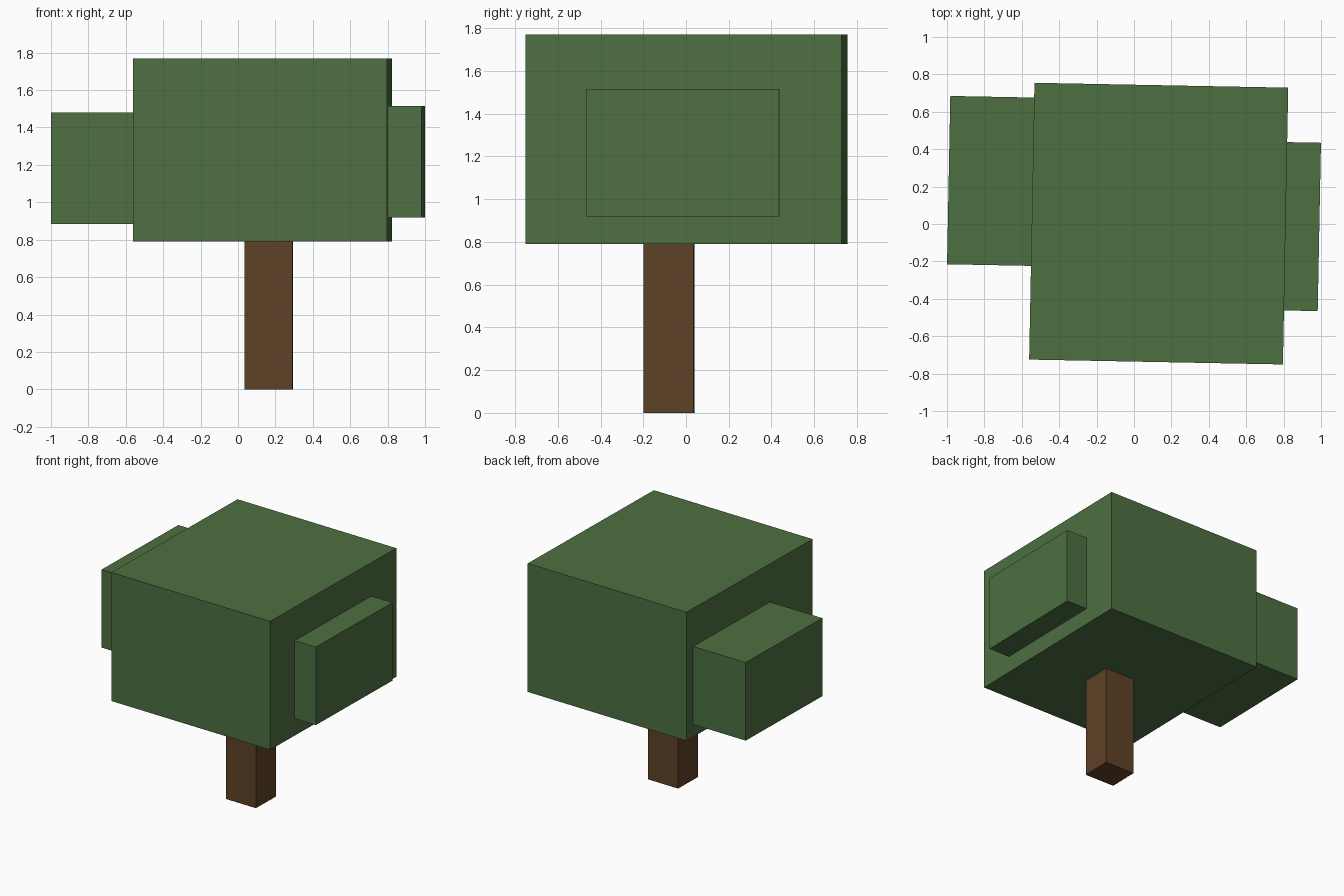
import bpy
from math import radians

if "Cube" in bpy.data.objects:
    bpy.data.objects.remove(bpy.data.objects["Cube"])

TURN = radians(-1.1)  # whole tree is turned slightly about z


def material(name, color):
    mat = bpy.data.materials.new(name)
    mat.diffuse_color = (*color, 1)
    mat.use_nodes = True
    mat.node_tree.nodes["Principled BSDF"].inputs["Base Color"].default_value = mat.diffuse_color
    return mat


def box(name, center, size, z0, z1, mat):
    """Box with plan centre and plan size, spanning z0 to z1."""
    bpy.ops.mesh.primitive_cube_add(
        size=1, location=(*center, (z0 + z1) / 2), rotation=(0, 0, TURN))
    obj = bpy.context.object
    obj.name = name
    obj.scale = (*size, z1 - z0)
    bpy.ops.object.transform_apply(location=False, rotation=False, scale=True)
    obj.data.materials.append(mat)
    return obj


leaf = material("leaf_green", (0.076, 0.162, 0.054))
bark = material("bark_brown", (0.112, 0.054, 0.019))

# Trunk
box("trunk", (0.165, -0.08), (0.256, 0.235), 0, 0.8, bark)

# Main crown and the two side clumps that push into it
box("main_foliage", (0.132, 0.002), (1.357, 1.48), 0.79, 1.77, leaf)
box("left_foliage", (-0.541, 0.226), (0.9, 0.9), 0.885, 1.48, leaf)
box("right_foliage", (0.541, -0.007), (0.9, 0.9), 0.92, 1.515, leaf)
